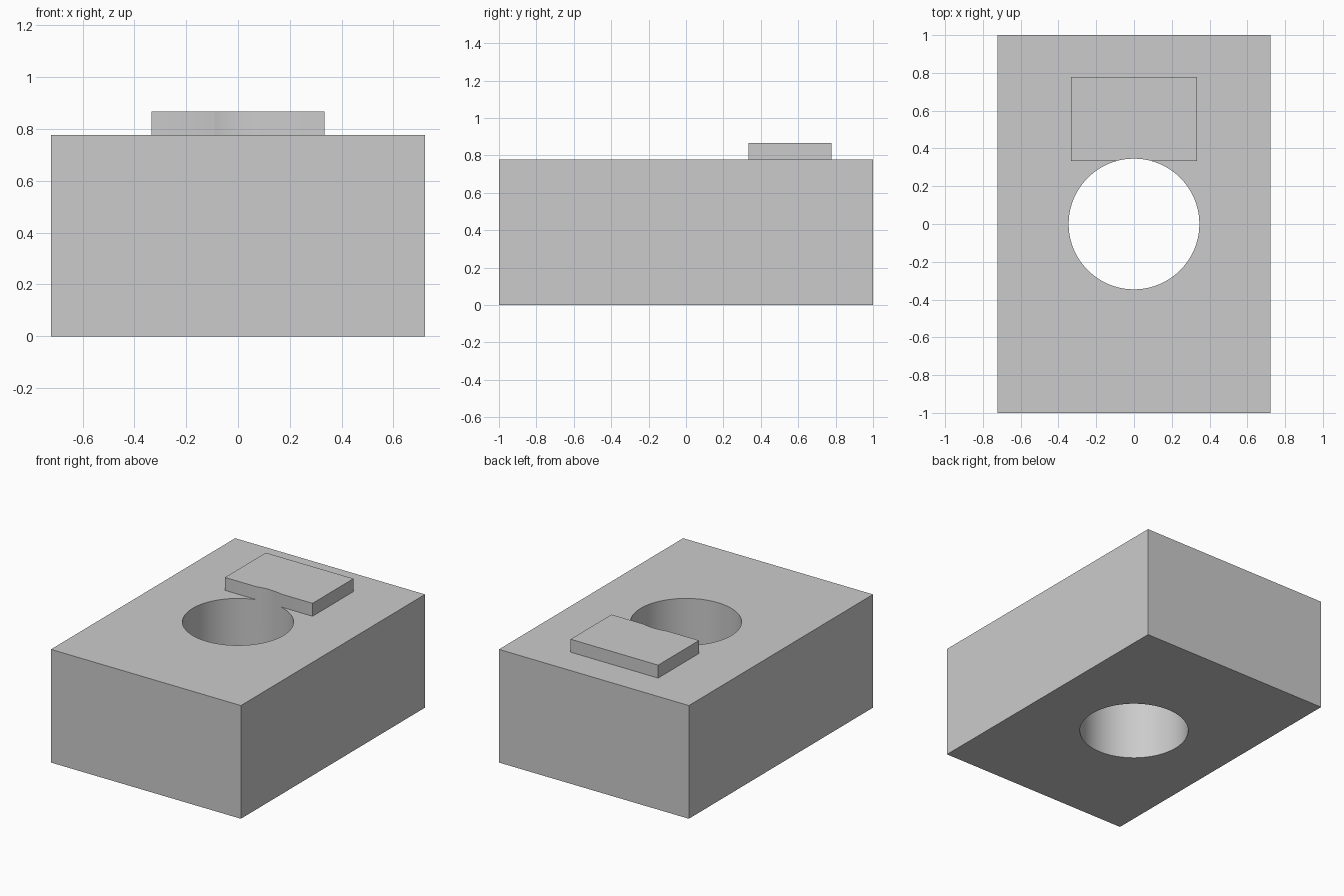
import bpy

if "Cube" in bpy.data.objects:
    bpy.data.objects.remove(bpy.data.objects["Cube"], do_unlink=True)

grey = bpy.data.materials.new("light_grey")
grey.use_nodes = True
grey.diffuse_color = (0.6, 0.6, 0.6, 1)
grey.node_tree.nodes["Principled BSDF"].inputs["Base Color"].default_value = (0.6, 0.6, 0.6, 1)


def box(name, x, y, z):
    """Box spanning the given (low, high) ranges."""
    spans = (x, y, z)
    bpy.ops.mesh.primitive_cube_add(size=1, location=[(a + b) / 2 for a, b in spans])
    ob = bpy.context.object
    ob.name = name
    ob.scale = [b - a for a, b in spans]
    bpy.ops.object.transform_apply(location=True, rotation=False, scale=True)
    ob.data.materials.append(grey)
    return ob


def combine(target, other, operation):
    """Apply a boolean and discard the second solid."""
    bpy.context.view_layer.objects.active = target
    mod = target.modifiers.new(operation.lower(), 'BOOLEAN')
    mod.operation = operation
    mod.solver = 'EXACT'
    mod.object = other
    bpy.ops.object.modifier_apply(modifier=mod.name)
    bpy.data.objects.remove(other, do_unlink=True)


# Main block with a raised pad near the back
block = box("bored_block", (-0.722, 0.722), (-1, 1), (0, 0.778))
pad = box("raised_pad", (-0.333, 0.333), (0.334, 0.778), (0.6, 0.867))
combine(block, pad, 'UNION')

# Round bore through everything, just notching the pad
bpy.ops.mesh.primitive_cylinder_add(vertices=96, radius=0.346, depth=3)
bore = bpy.context.object
bore.name = "bore_cutter"
bore.hide_render = True
bore.data.materials.append(grey)
combine(block, bore, 'DIFFERENCE')

# Smooth bore wall, sharp edges elsewhere
bpy.ops.object.select_all(action='DESELECT')
block.select_set(True)
bpy.context.view_layer.objects.active = block
bpy.ops.object.shade_smooth_by_angle(angle=0.5)
